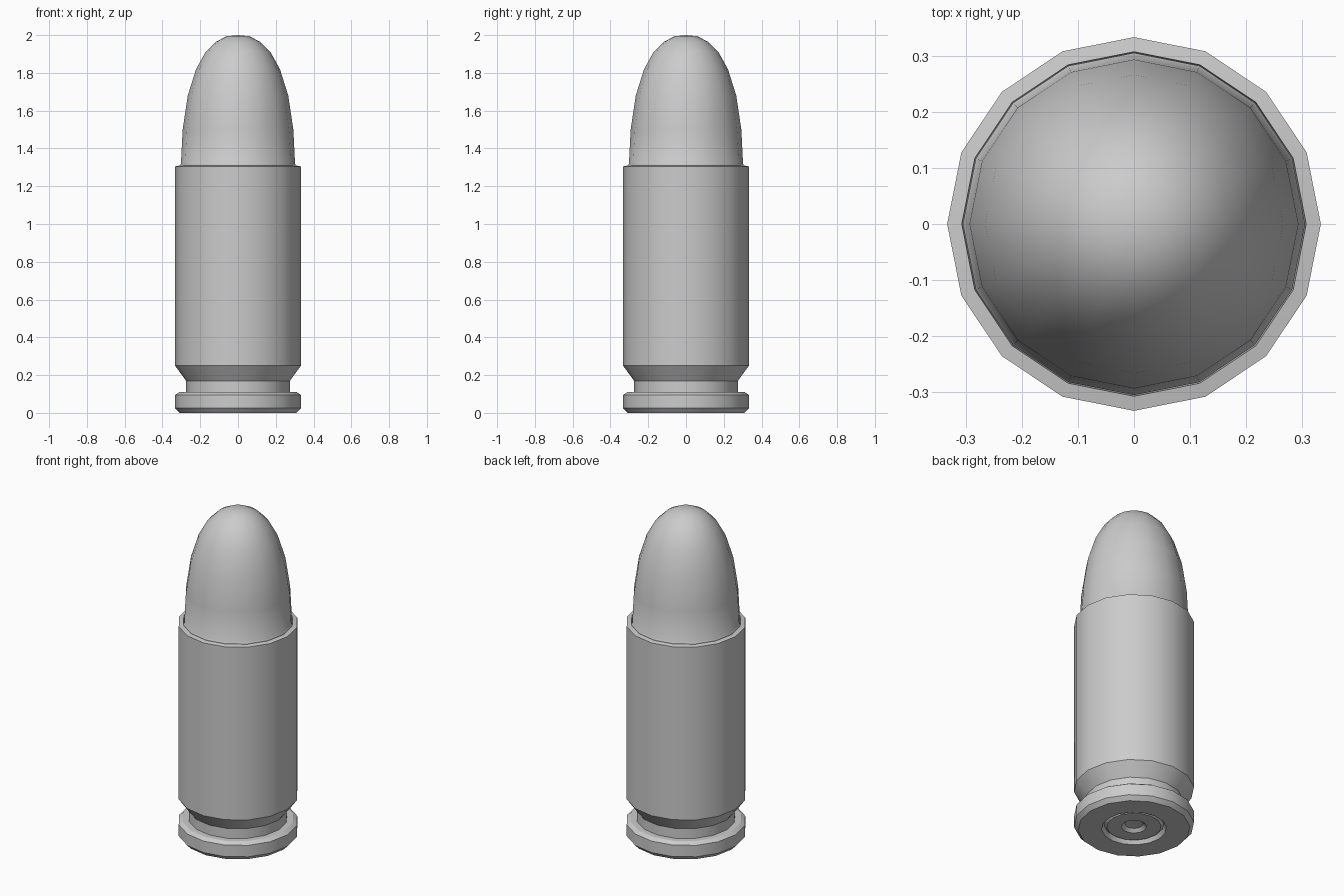
import bpy, math

if "Cube" in bpy.data.objects:
    bpy.data.objects.remove(bpy.data.objects["Cube"])

SIDES = 16


def lathe(name, profile):
    """Revolve a (radius, z) profile around z; radius 0 makes a pole."""
    verts, faces, rings = [], [], []
    for r, z in profile:
        start = len(verts)
        if r == 0:
            verts.append((0, 0, z))
            rings.append([start] * SIDES)
        else:
            for i in range(SIDES):
                a = 2 * math.pi * i / SIDES
                verts.append((r * math.cos(a), r * math.sin(a), z))
            rings.append(list(range(start, start + SIDES)))
    for lo, hi in zip(rings, rings[1:]):
        for i in range(SIDES):
            j = (i + 1) % SIDES
            quad = [lo[i], lo[j], hi[j], hi[i]]
            faces.append(list(dict.fromkeys(quad)))
    mesh = bpy.data.meshes.new(name)
    mesh.from_pydata(verts, [], faces)
    mesh.update()
    obj = bpy.data.objects.new(name, mesh)
    bpy.context.collection.objects.link(obj)
    bpy.ops.object.select_all(action='DESELECT')
    obj.select_set(True)
    bpy.context.view_layer.objects.active = obj
    bpy.ops.object.shade_smooth_by_angle(angle=math.radians(30))
    return obj


# Casing: primer dimple, primer pocket, rim, extraction groove, body, mouth
lathe("casing", [
    (0, 0.035), (0.05, 0.03), (0.07, 0.012),
    (0.15, 0.012), (0.165, 0.025), (0.18, 0),
    (0.31, 0), (0.333, 0.025), (0.333, 0.095), (0.31, 0.11),
    (0.275, 0.11), (0.275, 0.17), (0.333, 0.25),
    (0.333, 1.305), (0.307, 1.31), (0.305, 1.29),
])

# Rounded tip seated in the casing mouth
lathe("tip", [
    (0.305, 1.29), (0.305, 1.315), (0.302, 1.32), (0.293, 1.5),
    (0.266, 1.68), (0.222, 1.82), (0.172, 1.91),
    (0.117, 1.965), (0.06, 1.994), (0, 2.0),
])
